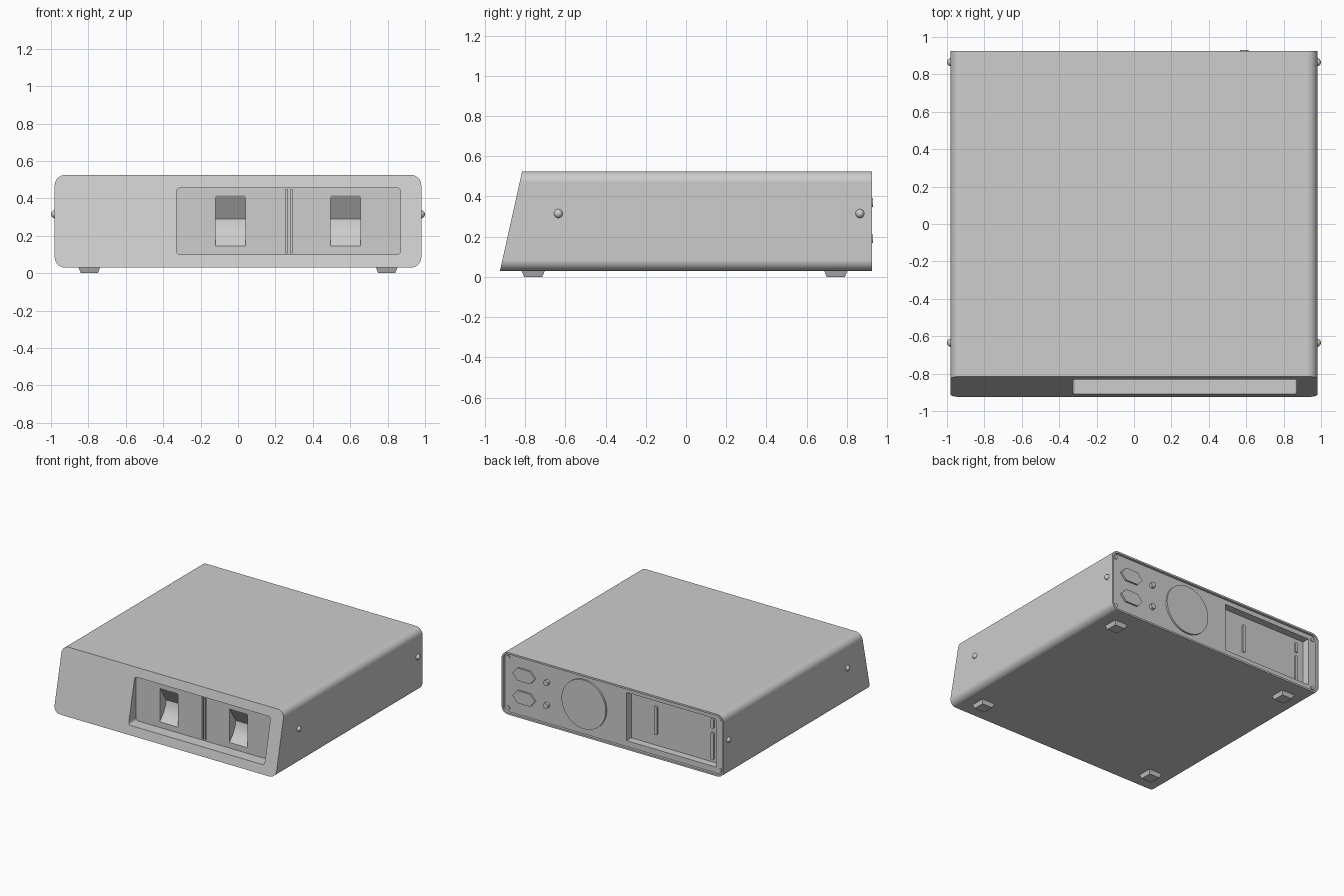
import bpy, bmesh, math
from mathutils import Matrix

cube = bpy.data.objects.get("Cube")
if cube:
    bpy.data.objects.remove(cube, do_unlink=True)

GREY = (0.61, 0.61, 0.61, 1)
mat = bpy.data.materials.new("light_grey")
mat.use_nodes = True
mat.diffuse_color = GREY
mat.node_tree.nodes["Principled BSDF"].inputs["Base Color"].default_value = GREY


def add(name, bm):
    bmesh.ops.recalc_face_normals(bm, faces=bm.faces)
    mesh = bpy.data.meshes.new(name)
    bm.to_mesh(mesh)
    bm.free()
    ob = bpy.data.objects.new(name, mesh)
    bpy.context.collection.objects.link(ob)
    return ob


def prism(name, outline, a, b, axis="y"):
    """Extrude an outline from a to b along x or y."""
    bm = bmesh.new()
    ends = []
    for d in (a, b):
        ends.append([bm.verts.new((p, d, q) if axis == "y" else (d, p, q)) for p, q in outline])
    for end in ends:
        bm.faces.new(end)
    n = len(outline)
    for i in range(n):
        j = (i + 1) % n
        bm.faces.new((ends[0][i], ends[0][j], ends[1][j], ends[1][i]))
    return add(name, bm)


def rounded(x0, x1, z0, z1, r, seg=8):
    """Rounded rectangle outline."""
    pts = []
    corners = ((x1 - r, z1 - r), (x0 + r, z1 - r), (x0 + r, z0 + r), (x1 - r, z0 + r))
    for k, (cx, cz) in enumerate(corners):
        for i in range(seg + 1):
            t = math.pi / 2 * (k + i / seg)
            pts.append((cx + r * math.cos(t), cz + r * math.sin(t)))
    return pts


def circle(cx, cz, r, n=32):
    return [(cx + r * math.cos(2 * math.pi * i / n), cz + r * math.sin(2 * math.pi * i / n))
            for i in range(n)]


def activate(ob):
    bpy.ops.object.select_all(action="DESELECT")
    ob.select_set(True)
    bpy.context.view_layer.objects.active = ob


def cut(target, cutter):
    activate(target)
    mod = target.modifiers.new("cut", "BOOLEAN")
    mod.operation = "DIFFERENCE"
    mod.solver = "EXACT"
    mod.object = cutter
    bpy.ops.object.modifier_apply(modifier=mod.name)
    bpy.data.objects.remove(cutter, do_unlink=True)


def finish(ob):
    ob.data.materials.clear()
    ob.data.materials.append(mat)
    activate(ob)
    bpy.ops.object.shade_smooth_by_angle(angle=math.radians(30))


# Case with a sloping front
BACK, PANEL, DRIVE, PORT = 0.925, 0.905, -0.815, 0.845
case = prism("case", rounded(-0.98, 0.98, 0.03, 0.525, 0.055), -0.925, BACK)
for v in case.data.vertices:
    if v.co.y < 0:
        v.co.y += (v.co.z - 0.03) * 0.11 / 0.495

# Front drive bay, finger notches and the gaps beside the divider
cut(case, prism("bay_cutter", rounded(-0.33, 0.87, 0.10, 0.455, 0.02, 4), -1.1, DRIVE))
notch = [(-0.85, 0.415), (DRIVE, 0.415), (-0.735, 0.29), (-0.742, 0.25),
         (-0.765, 0.2), (DRIVE, 0.145), (-0.85, 0.145)]
for x in (-0.12, 0.495):
    cut(case, prism("notch_cutter", notch, x, x + 0.16, "x"))
for x in (0.26, 0.285):
    cut(case, prism("gap_cutter", rounded(x - 0.005, x + 0.005, 0.108, 0.448, 0.001, 1),
                    -0.85, -0.78))

# Recessed rear panel with the expansion bay
cut(case, prism("rear_cutter", rounded(-0.966, 0.966, 0.044, 0.511, 0.042), PANEL, 1.1))
cut(case, prism("expansion_cutter", rounded(-0.90, -0.11, 0.09, 0.475, 0.004, 2), PORT, 1.1))
finish(case)
weighted = case.modifiers.new("normals", "WEIGHTED_NORMAL")
weighted.keep_sharp = True

# Rear power sockets and round fuse caps
for label, z in (("upper", 0.37), ("lower", 0.19)):
    hexagon = [(0.69, z), (0.735, z + 0.05), (0.845, z + 0.05),
               (0.89, z), (0.845, z - 0.05), (0.735, z - 0.05)]
    finish(prism(label + "_power_socket", hexagon, PANEL - 0.01, PANEL + 0.014))
    finish(prism(label + "_fuse_cap", circle(0.59, z, 0.022, 20), PANEL - 0.01, 0.929))

# Fan cover
finish(prism("fan_cover", circle(0.26, 0.285, 0.195, 64), PANEL - 0.01, PANEL + 0.014))

# Rear corner screws
for x in (-0.935, 0.935):
    for z in (0.075, 0.48):
        finish(prism("rear_screw", circle(x, z, 0.015, 16), PANEL - 0.01, PANEL + 0.008))

# Connectors inside the expansion bay
for name, x, z, h in (("long_connector", -0.33, 0.29, 0.23),
                      ("short_connector", -0.83, 0.40, 0.08),
                      ("side_connector", -0.83, 0.22, 0.22)):
    finish(prism(name, rounded(x - 0.013, x + 0.013, z - h / 2, z + h / 2, 0.012, 4),
                 PORT - 0.01, PORT + 0.012))

# Domed side screws
for side in (-1, 1):
    for y in (-0.635, 0.865):
        bm = bmesh.new()
        bmesh.ops.create_uvsphere(bm, u_segments=24, v_segments=12, radius=0.022,
                                  matrix=Matrix.Translation((side * 0.978, y, 0.315)))
        finish(add("side_screw", bm))

# Tapered feet
for x in (-0.795, 0.795):
    for y in (-0.76, 0.745):
        bm = bmesh.new()
        bmesh.ops.create_cube(bm, size=1)
        for v in bm.verts:
            top = v.co.z > 0
            width = 0.12 if top else 0.09
            v.co = (x + v.co.x * width, y + v.co.y * width, 0.035 if top else 0)
        finish(add("foot", bm))
